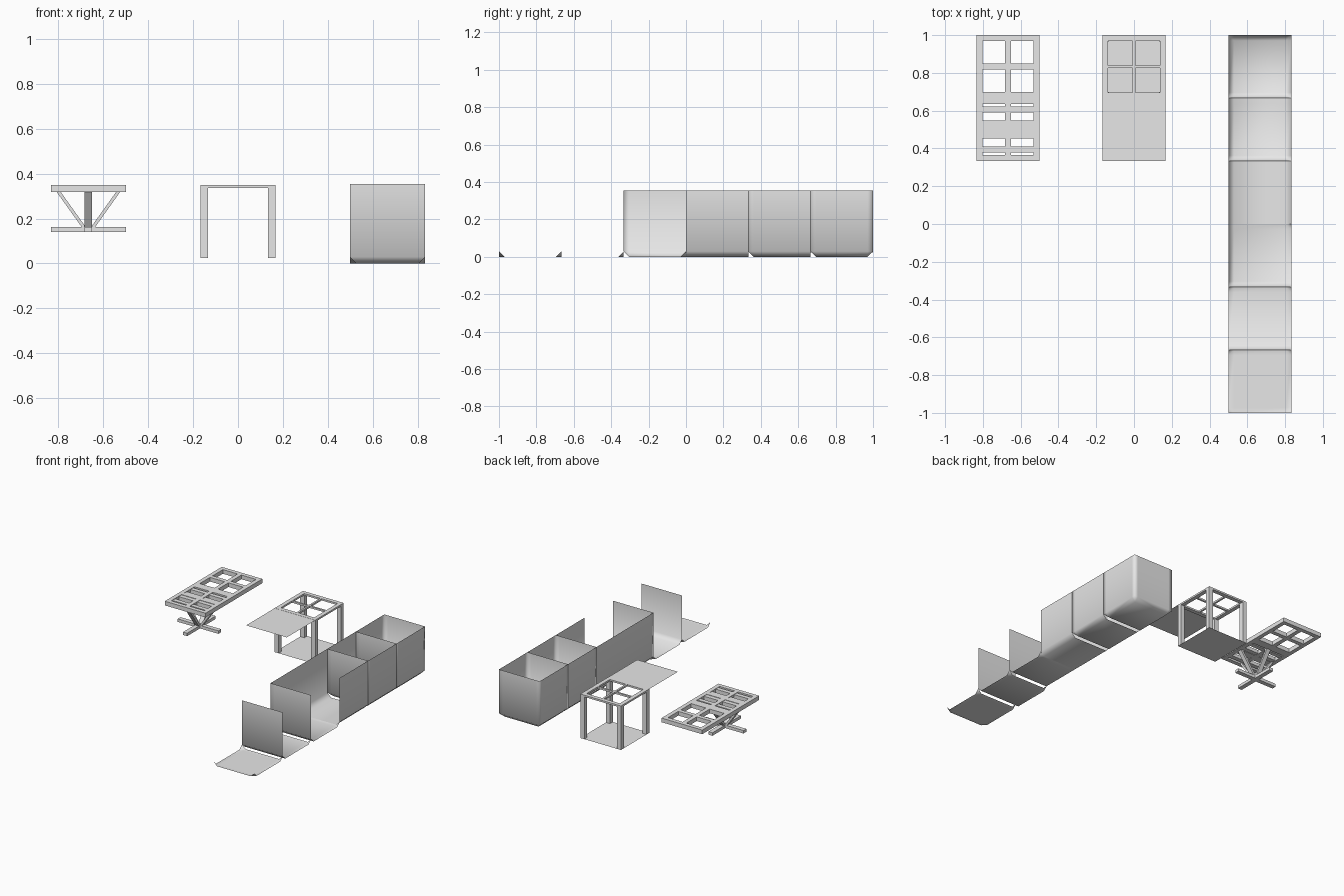
import bpy, bmesh
from mathutils import Vector, Matrix

if "Cube" in bpy.data.objects:
    bpy.data.objects.remove(bpy.data.objects["Cube"])

CELL = 1 / 3
HALF = CELL / 2
WALL_TOP = 0.354
BEVEL = 0.029

grey = bpy.data.materials.new("plain_grey")
grey.use_nodes = True
grey.diffuse_color = (0.8, 0.8, 0.8, 1)
grey.node_tree.nodes["Principled BSDF"].inputs["Base Color"].default_value = (0.8, 0.8, 0.8, 1)


def finish(bm, name, smooth=False):
    mesh = bpy.data.meshes.new(name)
    bm.to_mesh(mesh)
    bm.free()
    mesh.materials.append(grey)
    for poly in mesh.polygons:
        poly.use_smooth = smooth
    obj = bpy.data.objects.new(name, mesh)
    bpy.context.collection.objects.link(obj)
    return obj


def add_box(bm, x0, x1, y0, y1, z0, z1):
    middle = Vector((x0 + x1, y0 + y1, z0 + z1)) / 2
    size = Matrix.Diagonal((x1 - x0, y1 - y0, z1 - z0, 1))
    bmesh.ops.create_cube(bm, size=1, matrix=Matrix.Translation(middle) @ size)


def add_window_frame(bm, cx, cy, rim, bar, z0, z1):
    """Square rim with a cross in the middle."""
    inner = HALF - rim
    for s in (-1, 1):
        a, b = sorted((s * inner, s * HALF))
        add_box(bm, cx + a, cx + b, cy - HALF, cy + HALF, z0, z1)
        add_box(bm, cx - inner, cx + inner, cy + a, cy + b, z0, z1)
    add_box(bm, cx - bar / 2, cx + bar / 2, cy - inner, cy + inner, z0, z1)
    for a, b in ((-inner, -bar / 2), (bar / 2, inner)):
        add_box(bm, cx + a, cx + b, cy - bar / 2, cy + bar / 2, z0, z1)


def room_tile(name, cx, cy, walls):
    """Floor with bevelled wall feet; open corners get a small raised tip."""
    bm = bmesh.new()
    steps = (-HALF, BEVEL - HALF, HALF - BEVEL, HALF)

    def sides(i, j):
        found = {"left": i == 0, "right": i == 3, "front": j == 0, "back": j == 3}
        return [s for s in found if found[s]]

    grid = {}
    for i in range(4):
        for j in range(4):
            touching = sides(i, j)
            raised = len(touching) == 2 or any(s in walls for s in touching)
            grid[i, j] = bm.verts.new((cx + steps[i], cy + steps[j], BEVEL if raised else 0))

    # floor and bevels
    for i in range(3):
        for j in range(3):
            ring = [(i, j), (i + 1, j), (i + 1, j + 1), (i, j + 1)]
            corner = [k for k in range(4) if len(sides(*ring[k])) == 2]
            v = [grid[p] for p in ring]
            if corner:
                k = corner[0]
                v = v[k:] + v[:k]
                count = sum(s in walls for s in sides(*ring[k]))
                if count == 2:
                    bm.faces.new((v[0], v[1], v[2]))
                    bm.faces.new((v[0], v[2], v[3]))
                    continue
                if count == 0:
                    bm.faces.new((v[0], v[1], v[3]))
                    bm.faces.new((v[1], v[2], v[3]))
                    continue
            bm.faces.new(v)

    # walls, sharing their corner posts
    tops = {}

    def top(p):
        if p not in tops:
            co = grid[p].co
            tops[p] = bm.verts.new((co.x, co.y, WALL_TOP))
        return tops[p]

    for side in walls:
        edge = {"left": [(0, k) for k in range(4)], "right": [(3, k) for k in range(4)],
                "front": [(k, 0) for k in range(4)], "back": [(k, 3) for k in range(4)]}[side]
        for a, b in zip(edge, edge[1:]):
            bm.faces.new((grid[a], grid[b], top(b), top(a)))

    bmesh.ops.recalc_face_normals(bm, faces=bm.faces)
    bm.faces.ensure_lookup_table()
    floor = min(bm.faces, key=lambda f: (f.calc_center_median() - Vector((cx, cy, 0))).length)
    if floor.normal.z < 0:
        bmesh.ops.reverse_faces(bm, faces=bm.faces)
    finish(bm, name, smooth=True)


# row of room tiles with a growing number of walls
tiles = (
    ("open_tile", ()),
    ("one_wall_tile", ("front",)),
    ("corner_tile", ("front", "left")),
    ("corridor_tile", ("left", "right")),
    ("dead_end_tile", ("front", "left", "right")),
    ("closed_tile", ("front", "left", "right", "back")),
)
for n, (name, walls) in enumerate(tiles):
    room_tile(name, 2 * CELL, -1 + HALF + n * CELL, walls)


# thin plates: ceiling in front, floor under the post frame
NEAR, FAR = 0.5, 1 - HALF
for name, y, z in (("ceiling_plate", NEAR, 0.349), ("floor_plate", FAR, 0.024)):
    bm = bmesh.new()
    bmesh.ops.create_grid(bm, x_segments=1, y_segments=1, size=HALF,
                          matrix=Matrix.Translation((0, y, z)))
    finish(bm, name)

# post frame
bm = bmesh.new()
add_window_frame(bm, 0, FAR, 0.03, 0.014, 0.337, 0.35)
finish(bm, "post_frame_top")
bm = bmesh.new()
LEG = 0.033
for sx in (-1, 1):
    for sy in (-1, 1):
        x, y = sx * (HALF - LEG / 2), FAR + sy * (HALF - LEG / 2)
        add_box(bm, x - LEG / 2, x + LEG / 2, y - LEG / 2, y + LEG / 2, 0.024, 0.337)
finish(bm, "post_frame_legs")

# beam platform: two framed squares
PX = -2 * CELL
Z0, Z1 = 0.319, 0.35
for name, y in (("platform_front_frame", NEAR), ("platform_back_frame", FAR)):
    bm = bmesh.new()
    add_window_frame(bm, PX, y, 0.031, 0.031, Z0, Z1)
    finish(bm, name)

# slats across the front square
bm = bmesh.new()
inner = HALF - 0.031
for offset, width in ((-0.106, 0.032), (0, 0.095), (0.106, 0.032)):
    add_box(bm, PX - inner, PX + inner, NEAR + offset - width / 2,
            NEAR + offset + width / 2, Z0 + 0.003, Z1 - 0.003)
finish(bm, "platform_slats")

# crossed base beams
bm = bmesh.new()
B = 0.0165
add_box(bm, PX - HALF, PX + HALF, NEAR - B, NEAR + B, 0.14, 0.162)
for s in (-1, 1):
    a, b = sorted((s * B, s * HALF))
    add_box(bm, PX - B, PX + B, NEAR + a, NEAR + b, 0.14, 0.162)
finish(bm, "base_cross")

# four slanted braces from the base to the platform
bm = bmesh.new()
for quarter in range(4):
    profile = ((0.012, 0.162), (0.03, 0.162), (0.142, Z0), (0.124, Z0))
    turn = Matrix.Translation((PX, NEAR, 0)) @ Matrix.Rotation(quarter * 1.570796, 4, "Z")
    face = bm.faces.new([bm.verts.new(turn @ Vector((x, -B, z))) for x, z in profile])
    out = bmesh.ops.extrude_face_region(bm, geom=[face], use_keep_orig=True)
    moved = [g for g in out["geom"] if isinstance(g, bmesh.types.BMVert)]
    bmesh.ops.translate(bm, verts=moved, vec=turn.to_3x3() @ Vector((0, 2 * B, 0)))
bmesh.ops.recalc_face_normals(bm, faces=bm.faces)
finish(bm, "braces")
